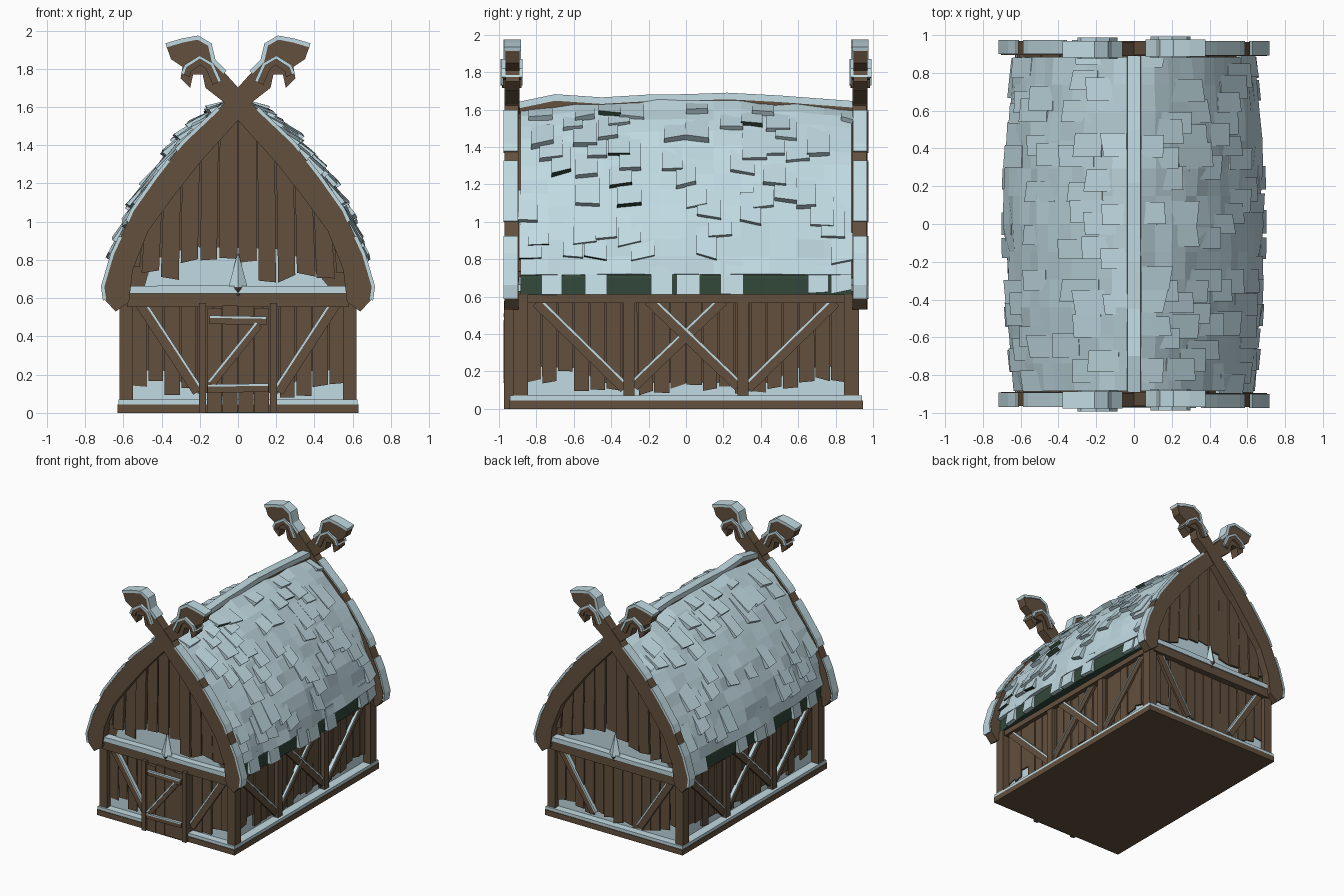
import bpy, bmesh, math, random
from mathutils import Vector

if "Cube" in bpy.data.objects:
    bpy.data.objects.remove(bpy.data.objects["Cube"])
random.seed(4)
R = random.uniform
WOOD, SNOW, GREEN = 0, 1, 2
MATS = []
for n, c in (("brown wood", (0.125, 0.08, 0.047)), ("pale snow", (0.53, 0.70, 0.76)),
             ("dark green shingle", (0.032, 0.065, 0.042))):
    m = bpy.data.materials.new(n)
    m.diffuse_color = (*c, 1)
    m.use_nodes = True
    m.node_tree.nodes["Principled BSDF"].inputs["Base Color"].default_value = m.diffuse_color
    MATS.append(m)

# wall frames: u along the wall, v up, w outwards
FRONT = lambda u, v, w: (u, -w, v)
BACK = lambda u, v, w: (-u, w, v)
RIGHT = lambda u, v, w: (w, u, v)
LEFT = lambda u, v, w: (-w, -u, v)


class Part:
    def __init__(self, name):
        self.name, self.bm = name, bmesh.new()

    def loft(self, rings, mat, cap=None):
        vs = [[self.bm.verts.new(p) for p in r] for r in rings]
        n = len(vs[0])
        for a, b in zip(vs, vs[1:]):
            for i in range(n):
                self.bm.faces.new((a[i], a[(i+1) % n], b[(i+1) % n], b[i])).material_index = mat
        for r in (vs[0], vs[-1]):
            self.bm.faces.new(r).material_index = mat if cap is None else cap

    def prism(self, frame, pts, w0, w1, mat=WOOD):
        self.loft([[frame(u, v, w) for u, v in pts] for w in (w0, w1)], mat)

    def box(self, frame, u0, u1, v0, v1, w0, w1, mat=WOOD):
        self.prism(frame, [(u0, v0), (u1, v0), (u1, v1), (u0, v1)], w0, w1, mat)

    def done(self):
        bmesh.ops.recalc_face_normals(self.bm, faces=self.bm.faces)
        me = bpy.data.meshes.new(self.name)
        self.bm.to_mesh(me)
        self.bm.free()
        for m in MATS:
            me.materials.append(m)
        bpy.context.collection.objects.link(bpy.data.objects.new(self.name, me))


def ribbon(pts, a, b):
    """Band between offsets a and b to the left of a polyline."""
    out = [[], []]
    for i, p in enumerate(pts):
        t = (Vector(pts[min(i+1, len(pts)-1)]) - Vector(pts[max(i-1, 0)])).normalized()
        for side, d in zip(out, (a, b)):
            side.append((p[0] - t.y*d, p[1] + t.x*d))
    return out[0] + out[1][::-1]


def interp(table, x):
    for (a, p), (b, q) in zip(table, table[1:]):
        if x <= b:
            return p + (q-p)*(x-a)/(b-a)
    return table[-1][1]


# base and house body
p = Part("base")
p.box(FRONT, -.63, .63, 0, .045, -.945, .945)
p.done()
p = Part("base_snow")
p.box(FRONT, -.625, .625, .045, .07, -.94, .94, SNOW)
p.done()
p = Part("house_body")
p.box(FRONT, -.54, .54, .04, .64, -.865, .865)
p.done()

# walls: planks over a snow skirt, posts, braces with snow on top
planks, skirt, frame, fsnow = Part("wall_planks"), Part("wall_snow"), Part("timber_frame"), Part("frame_snow")


def brace(f, a, b, w, d):
    if a[0] > b[0]:
        a, b = b, a
    frame.prism(f, ribbon([a, b], -.028, .028), w, w+d)
    fsnow.prism(f, ribbon([a, b], .019, .031), w+.02, w+d+.004, SNOW)


for f, half, w in ((FRONT, .56, .865), (BACK, .56, .865), (RIGHT, .86, .54), (LEFT, .86, .54)):
    c = half*.66
    skirt.prism(f, [(-half, .06), (half, .06), (half, .23), (c, .22), (c-.1, .14), (.1-c, .14), (-c, .22), (-half, .23)],
                w-.01, w+.014, SNOW)
    n = round(half*2/.085)
    step = 2*half/n
    for i in range(n):
        u = -half + i*step
        corner = abs(u + step/2)/half > .66
        lo = R(.13, .2) if corner else R(.08, .125)
        g = R(.001, .006)
        planks.prism(f, [(u+g, lo+R(-.015, .015)), (u+step-g, lo+R(-.015, .015)),
                         (u+step-.003, .62), (u+.003, .62)], w-.01, w+R(.02, .034))
    for s in (-1, 1):
        if half < .7:
            brace(f, (s*.51, .57), (s*.21, .11), w, .048)
            frame.box(f, s*.585-.035, s*.585+.035, .06, .61, .845, .925)
        else:
            frame.box(f, s*.305-.03, s*.305+.03, .06, .6, w, .60)
            brace(f, (s*.80, .57), (s*.33, .11), w, .045)
            brace(f, (s*-.2, .58), (s*.28, .12), w, .045 + s*.002)
    if half < .7:
        frame.box(f, -.58, .58, .555, .628, w, .94)
        fsnow.prism(f, [(-.58, .625), (.58, .625), (.57, .665), (.2, .66), (-.2, .668), (-.57, .663)], w, .95, SNOW)
    else:
        frame.box(f, -.9, .9, .565, .63, w, .605)
for q in (planks, skirt, frame, fsnow):
    q.done()

# door with frame, Z bracing and green underside
d, ds = Part("door"), Part("door_snow")
for i in range(4):
    u = -.165 + i*.0825
    d.box(FRONT, u+.002, u+.0805, .005, .555+R(-.008, .008), .86, .952+R(0, .006))
d.box(FRONT, -.165, .165, 0, .005, .9455, .956, GREEN)
for s in (-1, 1):
    d.box(FRONT, s*.185-.018, s*.185+.018, 0, .575, .86, .972)
for pts in ([(-.15, .485), (.15, .48)], [(-.16, .125), (.16, .13)], [(-.14, .15), (.11, .46)]):
    d.prism(FRONT, ribbon(pts, -.02, .02), .95, .97)
    ds.prism(FRONT, ribbon(pts, .012, .024), .95, .975, SNOW)
d.done()
ds.done()

# roof surface: curved profile, bulging towards the middle of its length
PROF = [(.02, 1.63), (.15, 1.555), (.28, 1.44), (.39, 1.31), (.495, 1.16), (.58, 1.0), (.635, .84), (.667, .70), (.668, .61)]
LEN = [0]
for a, b in zip(PROF, PROF[1:]):
    LEN.append(LEN[-1] + math.dist(a, b))
XS = [(l/LEN[-1], q[0]) for l, q in zip(LEN, PROF)]
ZS = [(l/LEN[-1], q[1]) for l, q in zip(LEN, PROF)]


def surf(s, y, off=0, sx=1):
    e = .04
    t = Vector((interp(XS, min(s+e, 1)) - interp(XS, max(s-e, 0)), interp(ZS, min(s+e, 1)) - interp(ZS, max(s-e, 0)))).normalized()
    x, z = interp(XS, s) - t.y*off, interp(ZS, s) + t.x*off
    k = (y/.9)**2
    return (sx*x*(1-.08*k), y, z - .045*k*(z-.6))


YS = [-.885 + i*.1475 for i in range(13)]
p = Part("roof_core")
p.loft([[surf(l/LEN[-1], y) for l in LEN] + [surf(l/LEN[-1], y, 0, -1) for l in LEN[::-1]] for y in YS], GREEN, WOOD)
p.done()

# snow blanket and shingles; bare stretches of the eaves row stay green
blanket, sh = Part("roof_snow"), Part("shingles")
NC = 15
CW = 1.79/NC
for sx in (1, -1):
    S = [i/12*.915 for i in range(13)]
    blanket.loft([[surf(s, y, .02+R(-.012, .012), sx) for s in S] + [surf(s, y, -.005, sx) for s in S[::-1]] for y in YS], SNOW)
    for r in range(11):
        for c in range(NC):
            last = r == 10
            if (last and (c % 2 == 0 or c in (5, 11)) and c not in (6, 14)) or (not last and R(0, 1) > .36):
                continue
            s1 = 1.0 + R(-.015, .02) if last else .12 + r*.081 + R(-.022, .022)
            s0 = max(s1 - R(.13, .2), .01)
            y0 = -.895 + c*CW + (0 if last or r % 2 else CW/2) + R(-.01, .01)
            y1 = min(y0 + CW*R(.85, 1.1), .895)
            h, tilt = (.034 if last else R(.042, .058)), R(-.012, .012)
            sh.loft([[surf(s0, y0, -.01, sx), surf(s0, y1, -.01, sx), surf(s0, y1, .018, sx), surf(s0, y0, .018, sx)],
                     [surf(s1-tilt, y0, 0, sx), surf(s1+tilt, y1, 0, sx), surf(s1+tilt, y1, h, sx), surf(s1-tilt, y0, h, sx)]], SNOW)
            sh.bm.faces.ensure_lookup_table()
            if not last and R(0, 1) < .2:
                sh.bm.faces[-1].material_index = GREEN
blanket.done()
sh.done()

# ridge beam with snow
RY = [-.9, -.7, -.45, -.2, 0, .22, .5, .9]
RZ = [1.63, 1.672, 1.655, 1.67, 1.672, 1.68, 1.665, 1.635]
for name, lo, hi, w, mat in (("ridge_beam", -.08, -.02, .037, WOOD), ("ridge_snow", -.025, .01, .036, SNOW)):
    p = Part(name)
    p.loft([[(-w, y, z+lo), (w, y, z+lo), (w*.95, y, z+hi), (-w*.95, y, z+hi)] for y, z in zip(RY, RZ)], mat)
    p.done()

# gable planks with the drift and the small spike below them
TOP = [(0, 1.59), (.25, 1.35), (.48, 1.03), (.57, .8), (.6, .7)]
gp, drift, spike = Part("gable_planks"), Part("gable_drift"), Part("gable_spike")
for f in (FRONT, BACK):
    drift.prism(f, [(-.5, .63), (.5, .63), (.36, .8), (.2, .86), (-.25, .87), (-.45, .8)], .86, .893, SNOW)
    for i in range(12):
        a, b = -.588 + i*.098, -.49 + i*.098
        lo = .7 + R(0, .05) + (.09 if -.3 < a < .05 else 0)
        g = R(.001, .008)
        gp.prism(f, [(a*1.04+g, lo+R(-.025, .025)), (b*1.04-g, lo+R(-.025, .025)),
                     (b-.003, max(interp(TOP, abs(b)), lo+.03)), (a+.003, max(interp(TOP, abs(a)), lo+.03))], .86, .9+R(0, .016))
    for z, tip, mat in ((.655, .83, SNOW), (.655, .58, WOOD)):
        ring = [f(u, z, w) for u, w in ((-.05, .93), (0, .89), (.05, .93), (0, .965))]
        spike.loft([ring, [f(.004*u, tip, .92+.004*w) for u, w in ((-1, 0), (0, -1), (1, 0), (0, 1))]], mat)
for q in (gp, drift, spike):
    q.done()

# crossed gable boards ending in carved beast heads, snow in broken strips
EDGE = [(.64, .53), (.695, .59), (.705, .66), (.655, .83), (.55, 1.06), (.43, 1.23), (.29, 1.41), (.10, 1.59)]
STRIPS = [EDGE[1:4] + [(.613, .92)], [(.577, 1.0), (.55, 1.06), (.43, 1.23), (.36, 1.32)], [(.32, 1.372), (.29, 1.41), (.10, 1.59)]]
HEAD = [(-.07, 1.78), (-.13, 1.84), (-.15, 1.925), (-.21, 1.96), (-.29, 1.945), (-.375, 1.92)]
JAW = [(-.35, 1.85), (-.29, 1.81), (-.30, 1.75), (-.25, 1.70), (-.235, 1.77), (-.185, 1.77), (-.17, 1.70), (-.08, 1.63)]
INNER = [(0, 1.53), (.19, 1.32), (.34, 1.13), (.47, .95), (.55, .75), (.57, .58)]
ARCH = [(-.285, 1.77), (-.27, 1.81), (-.2, 1.855), (-.14, 1.82), (-.10, 1.73)]
boards, bsnow = Part("gable_boards"), Part("gable_board_snow")
for f in (FRONT, BACK):
    for sx in (1, -1):
        g = lambda u, v, w, f=f, sx=sx: f(u*sx, v, w + .003*sx)
        boards.prism(g, EDGE + HEAD + JAW + INNER, .892, .967)
        boards.prism(g, ribbon(ARCH, -.035, 0), .882, .982)
        bsnow.prism(g, ribbon(ARCH, -.004, .014), .877, .99, SNOW)
        for s in STRIPS:
            bsnow.prism(g, ribbon(s, .006, -.012), .896, .972, SNOW)
        bsnow.prism(g, ribbon(HEAD, .008, -.014), .885, .973, SNOW)
boards.done()
bsnow.done()
